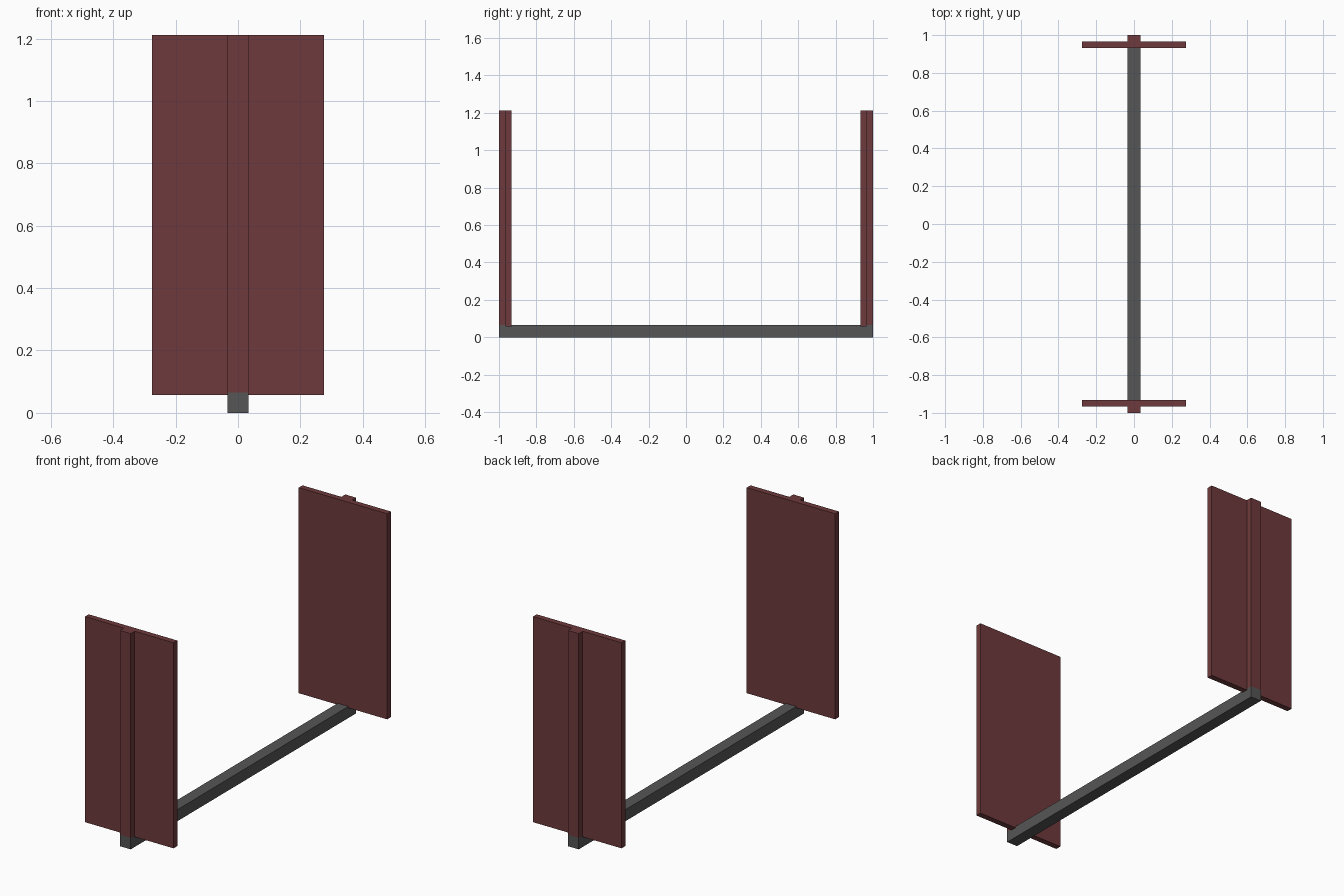
import bpy

if "Cube" in bpy.data.objects:
    bpy.data.objects.remove(bpy.data.objects["Cube"])


def material(name, rgb):
    m = bpy.data.materials.new(name)
    m.diffuse_color = (*rgb, 1.0)
    m.use_nodes = True
    m.node_tree.nodes["Principled BSDF"].inputs["Base Color"].default_value = m.diffuse_color
    return m


MAROON = material("maroon", (0.158, 0.042, 0.045))
GREY = material("dark grey", (0.092, 0.092, 0.092))


def box(name, lo, hi, mat):
    """Axis-aligned box between two corners."""
    bpy.ops.mesh.primitive_cube_add(size=1)
    ob = bpy.context.object
    ob.name = name
    for v in ob.data.vertices:
        for i in range(3):
            v.co[i] = lo[i] if v.co[i] < 0 else hi[i]
    ob.data.materials.append(mat)
    return ob


HALF = 0.0335     # half width of beam and posts
TOP = 1.212       # top of posts and panels
BEAM_TOP = 0.065

# Floor beam joining the two ends
box("floor_beam", (-HALF, -1, 0), (HALF, 1, BEAM_TOP), GREY)

# Upright panel with a post behind it, at each end
for side, s in (("front", -1), ("back", 1)):
    inner, mid, outer = 0.932 * s, 0.965 * s, 1.0 * s
    box(side + "_panel", (-0.275, min(inner, mid), 0.057),
        (0.275, max(inner, mid), TOP), MAROON)
    box(side + "_post", (-HALF, min(mid, outer), BEAM_TOP),
        (HALF, max(mid, outer), TOP), MAROON)
